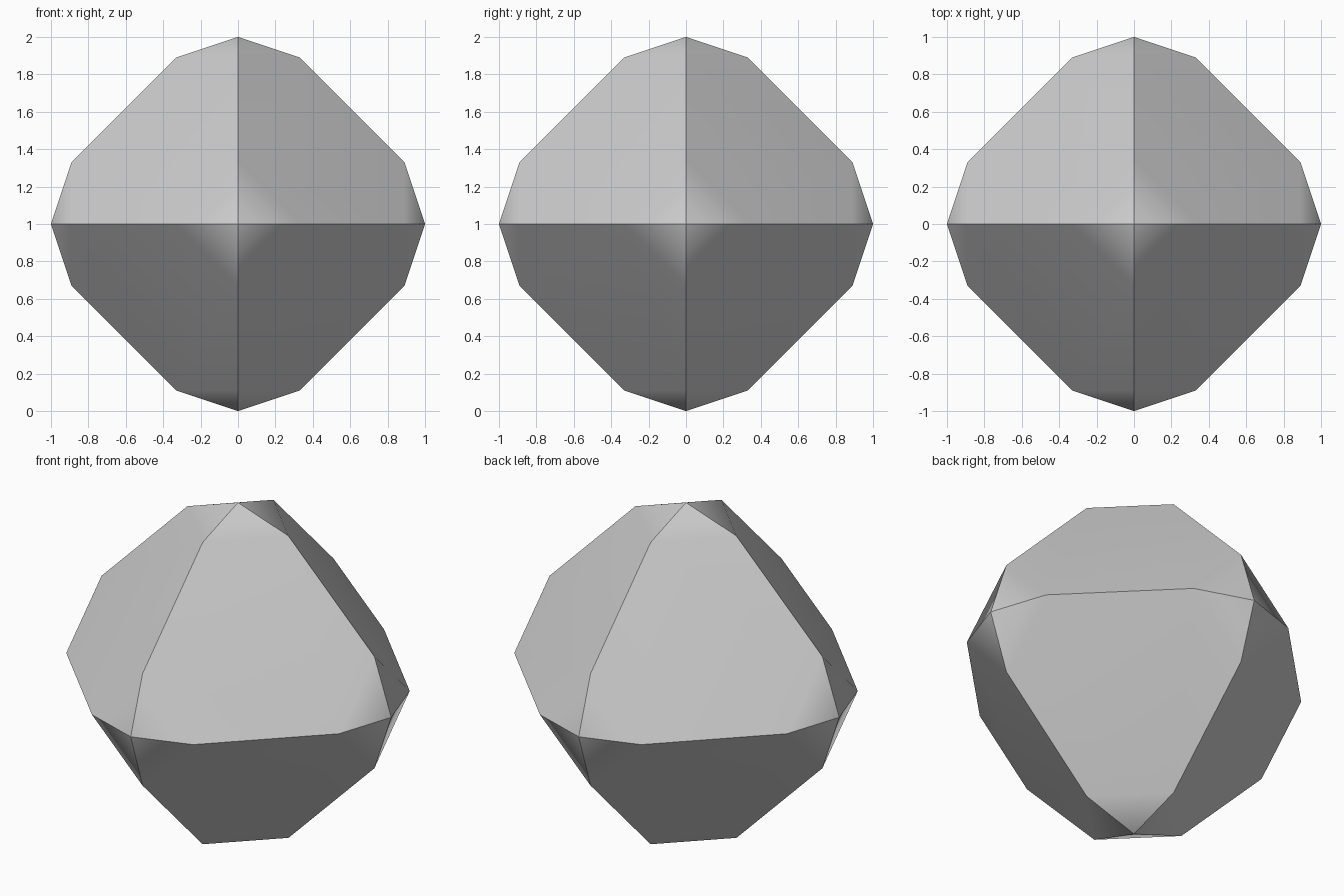
import bpy
import bmesh
from math import radians
from mathutils import Vector

TIP = 1.0     # distance of the six tips from the centre
LONG = 0.89   # larger coordinate of the ridge corners
SHORT = 0.33  # smaller coordinate of the ridge corners

cube = bpy.data.objects.get("Cube")
if cube:
    bpy.data.objects.remove(cube, do_unlink=True)


def make_material(name, color):
    mat = bpy.data.materials.new(name)
    mat.use_nodes = True
    mat.diffuse_color = color
    mat.node_tree.nodes["Principled BSDF"].inputs["Base Color"].default_value = color
    return mat


def stone_corners():
    """Six tips, each ringed by four corners on the ridges leading away from it."""
    centre = Vector((0, 0, TIP))
    for axis in range(3):
        for side in (-1, 1):
            tip = Vector()
            tip[axis] = side
            yield centre + tip * TIP
            for other in range(3):
                if other == axis:
                    continue
                for other_side in (-1, 1):
                    along = Vector()
                    along[other] = other_side
                    yield centre + tip * LONG + along * SHORT


# Faceted stone: eight flat hexagons with a shallow four-sided point on each tip
bm = bmesh.new()
for corner in stone_corners():
    bm.verts.new(corner)
bmesh.ops.convex_hull(bm, input=bm.verts[:])
bmesh.ops.dissolve_limit(bm, angle_limit=radians(3), verts=bm.verts[:], edges=bm.edges[:])
bmesh.ops.recalc_face_normals(bm, faces=bm.faces[:])
mesh = bpy.data.meshes.new("faceted_stone")
bm.to_mesh(mesh)
bm.free()
mesh.materials.append(make_material("light grey", (0.6, 0.6, 0.6, 1)))

stone = bpy.data.objects.new("faceted_stone", mesh)
bpy.context.collection.objects.link(stone)

# Sharp ridges between the eight sides, soft blend into the points
bpy.ops.object.select_all(action="DESELECT")
stone.select_set(True)
bpy.context.view_layer.objects.active = stone
bpy.ops.object.shade_smooth_by_angle(angle=radians(32))
weighted = stone.modifiers.new("weighted_normals", "WEIGHTED_NORMAL")
weighted.keep_sharp = True
